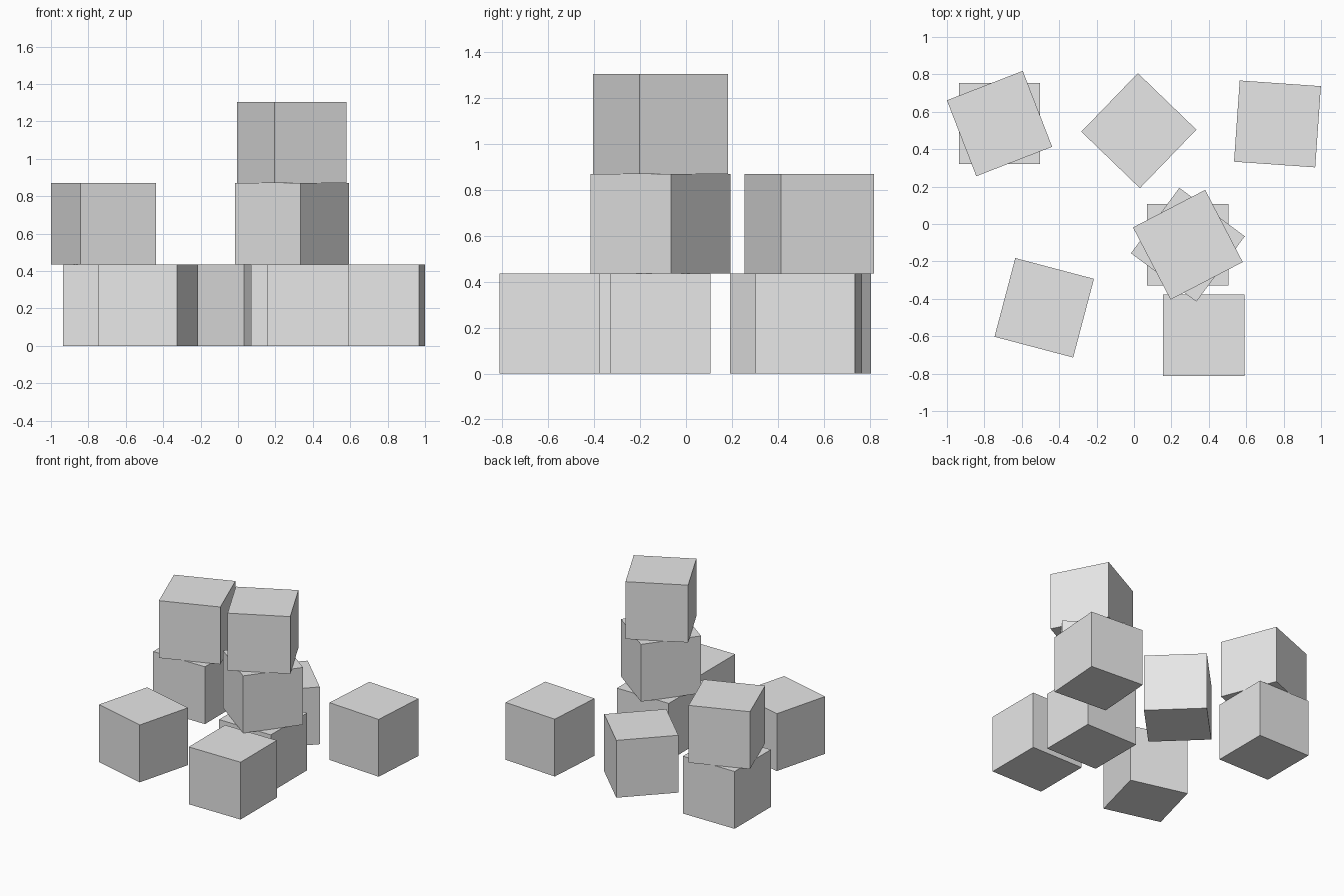
import bpy
from math import radians

default_cube = bpy.data.objects.get("Cube")
if default_cube:
    bpy.data.objects.remove(default_cube, do_unlink=True)

SIZE = 0.435

# Plain light grey for every block
grey = bpy.data.materials.new("light_grey")
grey.use_nodes = True
colour = (0.8, 0.8, 0.8, 1)
grey.diffuse_color = colour
grey.node_tree.nodes["Principled BSDF"].inputs["Base Color"].default_value = colour


def block(name, x, y, level, turn):
    """Add one cube resting on the given level, turned about z in degrees."""
    bpy.ops.mesh.primitive_cube_add(
        size=SIZE,
        location=(x, y, SIZE * (level + 0.5)),
        rotation=(0, 0, radians(turn)),
    )
    obj = bpy.context.object
    obj.name = name
    obj.data.materials.append(grey)


def stack(name, x, y, turns):
    """Pile cubes on one spot, one for each turn angle."""
    for level, turn in enumerate(turns):
        block(f"{name}_{level + 1}", x, y, level, turn)


# Piled blocks
stack("tall_stack_block", 0.288, -0.111, (0, 53.5, 27.5))
stack("short_stack_block", -0.719, 0.537, (0, 21.2))

# Loose blocks on the ground
block("back_middle_block", 0.026, 0.499, 0, 46)
block("back_left_block", 0.767, 0.535, 0, -4)
block("front_right_block", -0.48, -0.448, 0, -14.8)
block("front_left_block", 0.373, -0.595, 0, 0)
